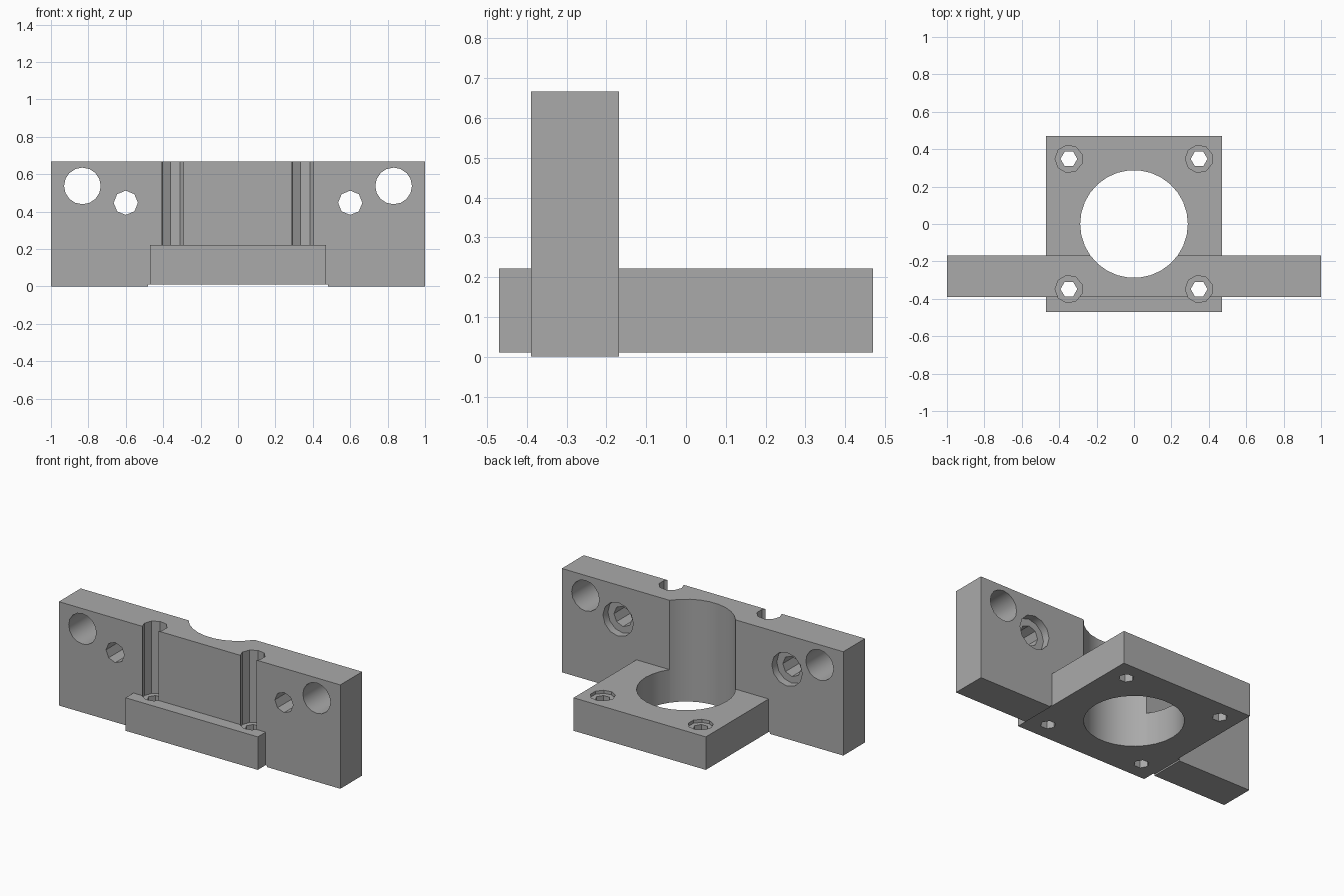
import bpy, bmesh
from math import cos, sin, pi

cube = bpy.data.objects.get("Cube")
if cube:
    bpy.data.objects.remove(cube, do_unlink=True)

grey = bpy.data.materials.new("plain grey")
grey.use_nodes = True
colour = (0.4, 0.4, 0.4, 1)
grey.diffuse_color = colour
grey.node_tree.nodes["Principled BSDF"].inputs["Base Color"].default_value = colour


def prism(name, points, direction):
    """Extrude a closed loop of points along a direction."""
    bm = bmesh.new()
    face = bm.faces.new([bm.verts.new(p) for p in points])
    out = bmesh.ops.extrude_face_region(bm, geom=[face])["geom"]
    top = [v for v in out if isinstance(v, bmesh.types.BMVert)]
    bmesh.ops.translate(bm, vec=direction, verts=top)
    bmesh.ops.recalc_face_normals(bm, faces=bm.faces)
    mesh = bpy.data.meshes.new(name)
    bm.to_mesh(mesh)
    bm.free()
    mesh.materials.append(grey)
    obj = bpy.data.objects.new(name, mesh)
    bpy.context.collection.objects.link(obj)
    return obj


def box(name, x, y0, y1, z0, z1):
    """Box that is symmetric in x."""
    ring = [(-x, y0, z0), (x, y0, z0), (x, y1, z0), (-x, y1, z0)]
    return prism(name, ring, (0, 0, z1 - z0))


def upright_hole(x, y, r, n, z0, z1, start=0):
    angles = [start + 2 * pi * i / n for i in range(n)]
    ring = [(x + r * cos(a), y + r * sin(a), z0) for a in angles]
    return prism("hole_cutter", ring, (0, 0, z1 - z0))


def cross_hole(x, z, r, n, y0, y1):
    angles = [2 * pi * i / n for i in range(n)]
    ring = [(x + r * cos(a), y0, z + r * sin(a)) for a in angles]
    return prism("hole_cutter", ring, (0, y1 - y0, 0))


def combine(target, tool, operation):
    mod = target.modifiers.new("cut", "BOOLEAN")
    mod.operation, mod.solver, mod.object = operation, "EXACT", tool
    bpy.ops.object.select_all(action="DESELECT")
    bpy.context.view_layer.objects.active = target
    target.select_set(True)
    bpy.ops.object.modifier_apply(modifier=mod.name)
    bpy.data.objects.remove(tool, do_unlink=True)


# Upright wall with a shallow relief under the plate
front, back = -0.39, -0.168
bracket = box("mounting_bracket", 1.0, front, back, 0, 0.667)
combine(bracket, box("relief_cutter", 0.48, -0.6, 0, -0.1, 0.01), "DIFFERENCE")

# Square motor plate
plate_top = 0.222
combine(bracket, box("motor_plate", 0.47, -0.47, 0.47, 0.01, plate_top), "UNION")

# Central bore through plate and wall
cutters = [upright_hole(0, 0, 0.288, 30, -0.2, 1)]

for side in (-1, 1):
    # Plate screw holes, whose head recesses run up through the wall
    for y in (-0.348, 0.348):
        cutters.append(upright_hole(side * 0.348, y, 0.045, 6, -0.2, 0.4))
        cutters.append(upright_hole(side * 0.348, y, 0.074, 9, plate_top - 0.02, 1, pi))
    # Wall rod holes and screw holes with recesses at the back
    cutters.append(cross_hole(side * 0.832, 0.537, 0.098, 16, -0.6, 0))
    cutters.append(cross_hole(side * 0.6, 0.447, 0.065, 8, -0.6, 0))
    cutters.append(cross_hole(side * 0.6, 0.447, 0.108, 12, back - 0.05, 0))

for cutter in cutters:
    combine(bracket, cutter, "DIFFERENCE")

# Smooth the large round walls, keep the small facets flat
bpy.ops.object.shade_smooth_by_angle(angle=pi / 5.8)
